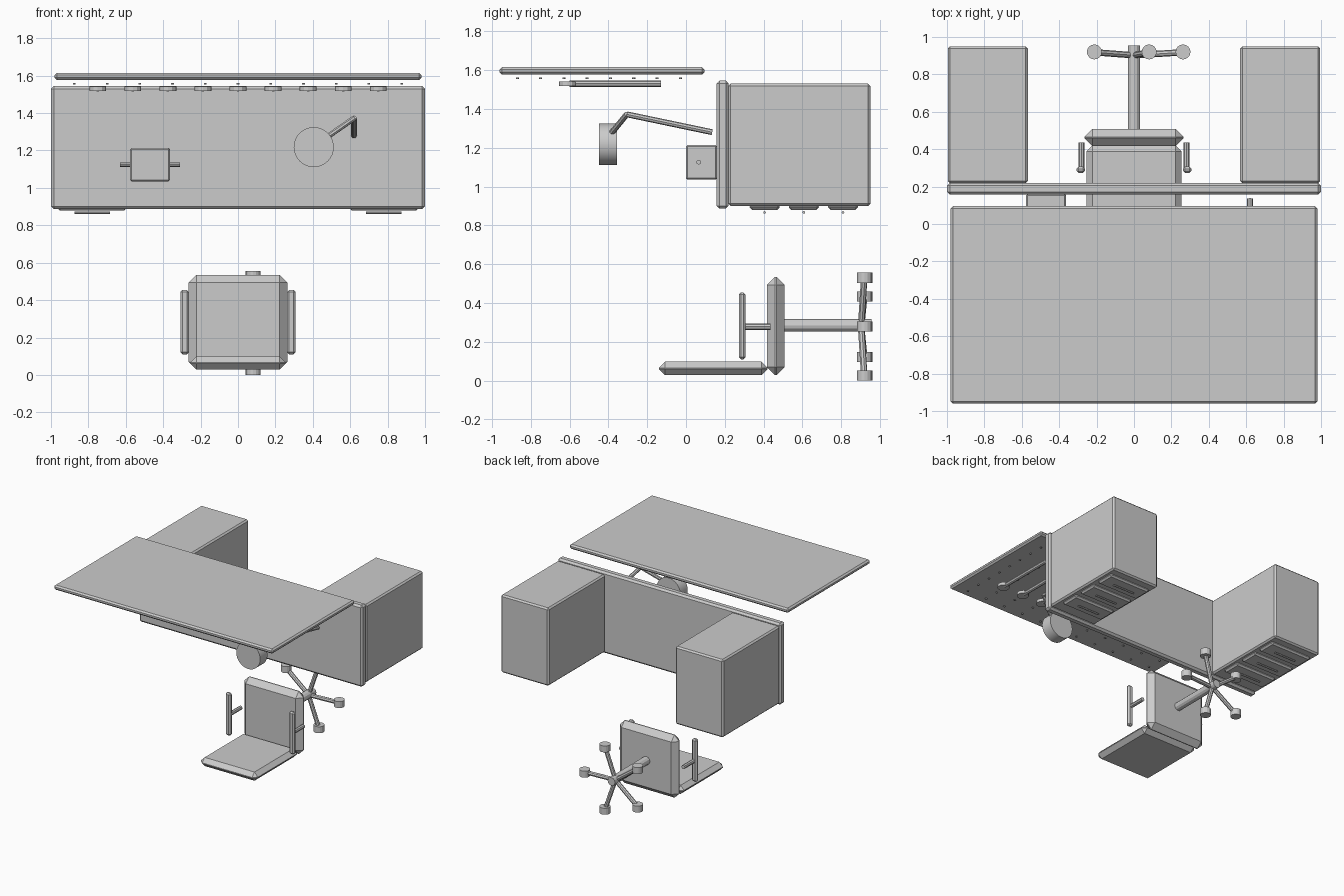
import bpy, math
from mathutils import Vector

if "Cube" in bpy.data.objects:
    bpy.data.objects.remove(bpy.data.objects["Cube"])

grey = bpy.data.materials.new("plain_grey")
grey.diffuse_color = (0.6, 0.6, 0.6, 1)
grey.use_nodes = True
grey.node_tree.nodes["Principled BSDF"].inputs["Base Color"].default_value = grey.diffuse_color


def finish(ob, name, bevel=0):
    ob.name = name
    ob.data.materials.append(grey)
    if bevel:
        m = ob.modifiers.new("bevel", 'BEVEL')
        m.width = bevel
        m.segments = 1
        m.limit_method = 'ANGLE'
    return ob


def box(name, x, y, z, bevel=0):
    """Box from (min, max) ranges."""
    bpy.ops.mesh.primitive_cube_add(size=1)
    ob = bpy.context.object
    for v in ob.data.vertices:
        v.co = [(r[0] + r[1]) / 2 + c * (r[1] - r[0]) for r, c in zip((x, y, z), v.co)]
    return finish(ob, name, bevel)


def rod(name, a, b, r, sides=8, bevel=0):
    """Cylinder between two points."""
    a, b = Vector(a), Vector(b)
    d = b - a
    bpy.ops.mesh.primitive_cylinder_add(vertices=sides, radius=r, depth=d.length, location=(a + b) / 2)
    ob = bpy.context.object
    ob.rotation_euler = d.to_track_quat('Z', 'Y').to_euler()
    return finish(ob, name, bevel)


def smooth(ob):
    bpy.ops.object.select_all(action='DESELECT')
    ob.select_set(True)
    bpy.context.view_layer.objects.active = ob
    bpy.ops.object.shade_smooth_by_angle(angle=math.radians(35))


# Desk slab and pedestals with drawers
box("desk_top", (-1, 1), (0.157, 0.22), (0.886, 1.545), 0.015)
for s, side in ((-1, "left"), (1, "right")):
    xr = sorted((s * 0.567, s * 0.995))
    box(side + "_pedestal", xr, (0.218, 0.95), (0.90, 1.53), 0.012)
    for i in range(3):
        y = 0.405 + i * 0.202
        box(f"{side}_drawer_{i}", sorted((s * 0.595, s * 0.965)), (y - 0.077, y + 0.077),
            (0.88, 0.91), 0.012)
        rod(f"{side}_drawer_handle_{i}", (s * 0.685, y, 0.867), (s * 0.875, y, 0.867), 0.007)

# Pegboard with rows of pegs and hanging tools
box("pegboard", (-0.98, 0.98), (-0.96, 0.095), (1.577, 1.615), 0.012)
for i in range(11):
    for j in range(8):
        x, y = -0.875 + i * 0.175, -0.869 + j * 0.12
        rod(f"peg_{i}_{j}", (x, y, 1.554), (x, y, 1.561), 0.008, 6)
for i in range(9):
    x = -0.75 + i * 0.1875
    rod(f"tool_handle_{i}", (x, -0.6, 1.53), (x, -0.13, 1.53), 0.016)
    rod(f"tool_head_{i}", (x, -0.61, 1.518), (x, -0.61, 1.542), 0.045, 12)

# Vise block with crossing bar
box("vise_block", (-0.577, -0.363), (0, 0.16), (1.035, 1.213), 0.008)
rod("vise_bar", (-0.63, 0.065, 1.125), (-0.31, 0.065, 1.125), 0.012)

# Lamp: two arms and a round head
elbow = (0.62, -0.305, 1.372)
rod("lamp_lower_arm", (0.62, 0.135, 1.28), elbow, 0.015)
rod("lamp_upper_arm", elbow, (0.47, -0.39, 1.268), 0.015)
smooth(rod("lamp_head", (0.405, -0.448, 1.218), (0.405, -0.355, 1.218), 0.107, 32))

# Chair lying on its back
box("chair_seat", (-0.265, 0.265), (0.417, 0.508), (0.028, 0.535), 0.042)
box("chair_backrest", (-0.255, 0.255), (-0.14, 0.42), (0.028, 0.098), 0.032)
zc = 0.278
rod("chair_post", (0, 0.5, 0.285), (0, 0.955, 0.285), 0.033, 12)
for s, side in ((-1, "left"), (1, "right")):
    box(side + "_armrest", (s * 0.285 - 0.023, s * 0.285 + 0.023), (0.272, 0.307), (0.11, 0.455), 0.012)
    rod(side + "_armrest_post", (s * 0.28, 0.3, zc), (s * 0.28, 0.435, zc), 0.016)
for i in range(5):
    a = i * math.tau / 5
    x, z = 0.262 * math.cos(a), zc + 0.265 * math.sin(a)
    rod(f"chair_leg_{i}", (0, 0.902, zc), (x, 0.918, z), 0.017)
    rod(f"chair_wheel_{i}", (x, 0.92, z - 0.026), (x, 0.92, z + 0.026), 0.04, 16)
